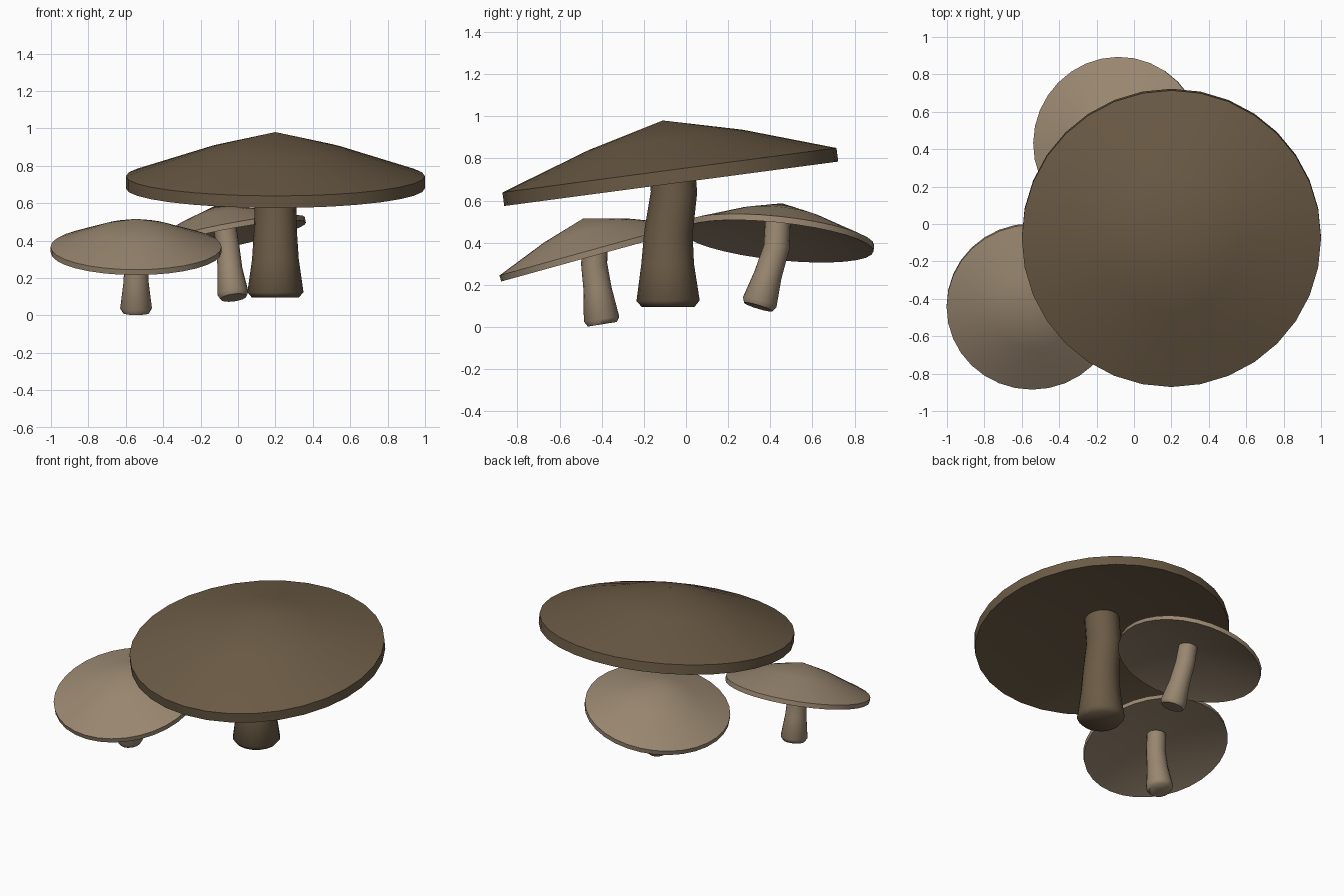
import bpy, bmesh, math
from mathutils import Vector

cube = bpy.data.objects.get("Cube")
if cube:
    bpy.data.objects.remove(cube)


def make_material(name, color):
    mat = bpy.data.materials.new(name)
    mat.use_nodes = True
    mat.diffuse_color = color
    bsdf = next(n for n in mat.node_tree.nodes if n.type == "BSDF_PRINCIPLED")
    bsdf.inputs["Base Color"].default_value = color
    bsdf.inputs["Roughness"].default_value = 0.9
    return mat


dark_brown = make_material("dark brown", (0.147, 0.104, 0.060, 1))
light_tan = make_material("light tan", (0.314, 0.238, 0.160, 1))


def skin(name, rings, sides, mat, angle):
    """Join rings of (centre, axis, radius) into a closed smooth body."""
    bm = bmesh.new()
    loops = []
    for centre, axis, radius in rings:
        turn = Vector((0, 0, 1)).rotation_difference(axis)
        if radius == 0:
            loops.append([bm.verts.new(centre)] * sides)
            continue
        steps = [math.tau * i / sides for i in range(sides)]
        loops.append([bm.verts.new(centre + turn @ Vector(
            (radius * math.cos(t), radius * math.sin(t), 0))) for t in steps])
    for low, high in zip(loops, loops[1:]):
        for i in range(sides):
            j = (i + 1) % sides
            quad = [low[i], low[j], high[j], high[i]]
            bm.faces.new(list(dict.fromkeys(quad)))
    # Close any open ends
    if rings[0][2]:
        bm.faces.new(loops[0][::-1])
    if rings[-1][2]:
        bm.faces.new(loops[-1])
    bmesh.ops.recalc_face_normals(bm, faces=bm.faces[:])
    mesh = bpy.data.meshes.new(name)
    bm.to_mesh(mesh)
    bm.free()
    mesh.materials.append(mat)
    obj = bpy.data.objects.new(name, mesh)
    bpy.context.collection.objects.link(obj)
    bpy.ops.object.select_all(action="DESELECT")
    obj.select_set(True)
    bpy.context.view_layer.objects.active = obj
    bpy.ops.object.shade_smooth_by_angle(angle=math.radians(angle))


def cap(name, centre, lean, radius, rim, height, mat):
    """Tilted pointed cap with a hollow underside; centre lies on the lower rim."""
    axis = Vector((lean[0], lean[1], 1)).normalized()
    profile = [(0, 0.55 * (rim + height)), (1, 0), (1, rim),
               (0.46, rim + 0.61 * height), (0, rim + height)]
    rings = [(Vector(centre) + axis * h, axis, r * radius) for r, h in profile]
    skin(name, rings, 32, mat, 50)


def stem(name, path, radii, mat):
    """Bent stalk whose rings follow the path."""
    pts = [Vector(p) for p in path]
    rings = []
    for i, p in enumerate(pts):
        axis = pts[min(i + 1, len(pts) - 1)] - pts[max(i - 1, 0)]
        rings.append((p, axis.normalized(), radii[i]))
    skin(name, rings, 16, mat, 60)


# Large mushroom
cap("large_cap", (0.2, -0.07, 0.68), (0, -0.133), 0.8, 0.065, 0.238, dark_brown)
stem("large_stem",
     [(0.2, -0.085, 0.095), (0.2, -0.085, 0.125), (0.2, -0.087, 0.3),
      (0.2, -0.083, 0.45), (0.2, -0.057, 0.64), (0.2, -0.075, 0.85)],
     [0.125, 0.15, 0.125, 0.115, 0.11, 0.11], dark_brown)

# Small front mushroom
cap("front_cap", (-0.545, -0.437, 0.338), (0, -0.277), 0.457, 0.03, 0.155, light_tan)
stem("front_stem",
     [(-0.545, -0.397, 0.013), (-0.545, -0.401, 0.038), (-0.545, -0.42, 0.18),
      (-0.545, -0.436, 0.3), (-0.545, -0.432, 0.43)],
     [0.07, 0.085, 0.067, 0.062, 0.06], light_tan)

# Small back mushroom
cap("back_cap", (-0.085, 0.436, 0.407), (-0.2, 0.107), 0.457, 0.03, 0.155, light_tan)
stem("back_stem",
     [(-0.024, 0.343, 0.095), (-0.027, 0.35, 0.118), (-0.043, 0.39, 0.25),
      (-0.056, 0.43, 0.38), (-0.075, 0.436, 0.505)],
     [0.07, 0.083, 0.066, 0.062, 0.06], light_tan)
